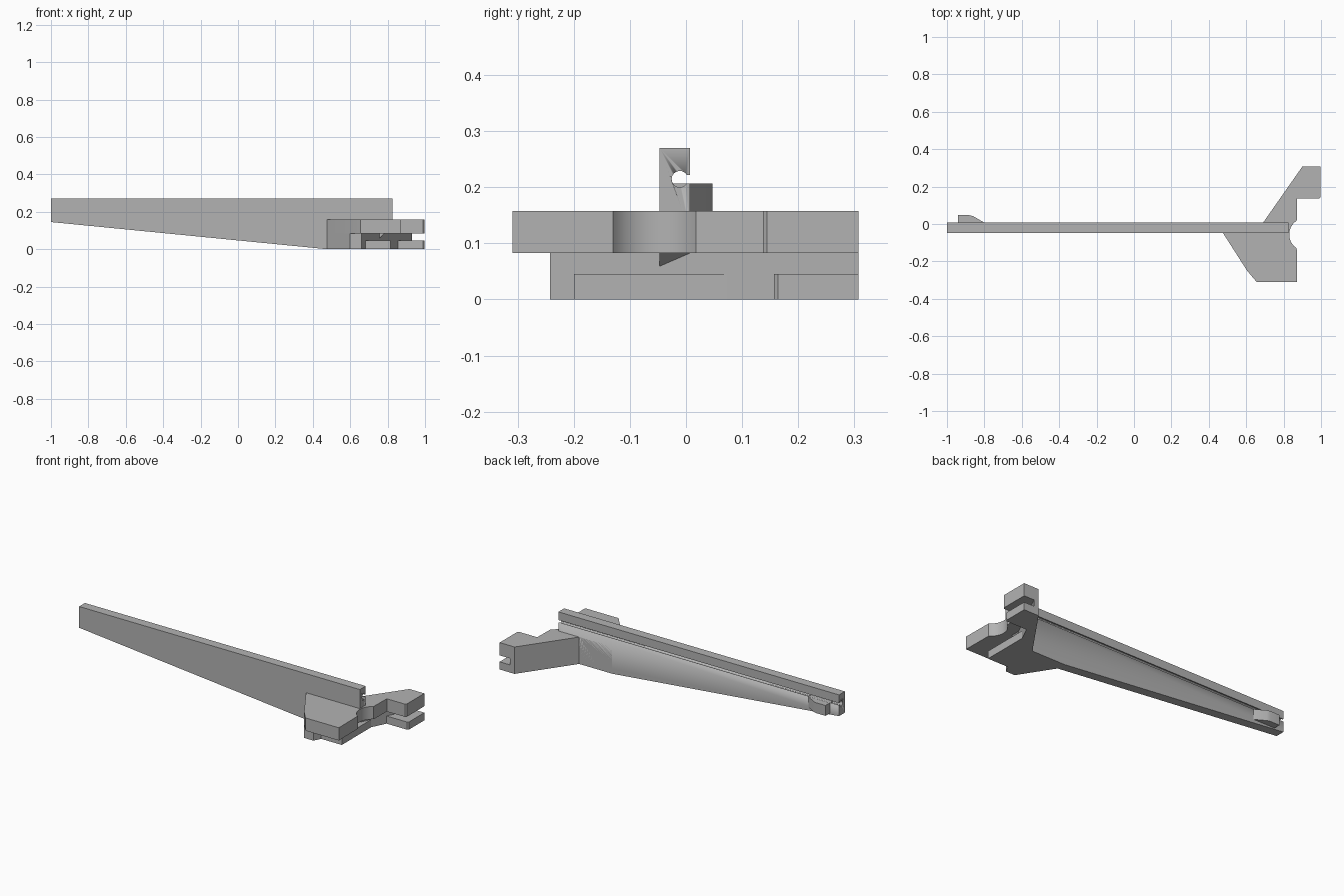
import bpy
import math
from mathutils import Vector

cube = bpy.data.objects.get("Cube")
if cube:
    bpy.data.objects.remove(cube, do_unlink=True)

grey = bpy.data.materials.new("plain grey")
grey.use_nodes = True
grey.diffuse_color = (0.45, 0.45, 0.45, 1)
grey.node_tree.nodes["Principled BSDF"].inputs["Base Color"].default_value = grey.diffuse_color


def prism(name, outline, low, high, axis="Z"):
    """Extrude a 2D outline along an axis: Z uses (x, y), Y uses (x, z), X uses (y, z)."""
    place = {
        "Z": lambda a, b, t: Vector((a, b, t)),
        "Y": lambda a, b, t: Vector((a, t, b)),
        "X": lambda a, b, t: Vector((t, a, b)),
    }[axis]
    n = len(outline)
    verts = [place(a, b, t) for t in (low, high) for a, b in outline]
    faces = [list(range(n)), list(range(n, 2 * n))]
    faces += [[i, (i + 1) % n, (i + 1) % n + n, i + n] for i in range(n)]
    mesh = bpy.data.meshes.new(name)
    mesh.from_pydata(verts, [], faces)
    mesh.materials.append(grey)
    obj = bpy.data.objects.new(name, mesh)
    bpy.context.collection.objects.link(obj)
    # Make all normals point outward
    bpy.context.view_layer.objects.active = obj
    obj.select_set(True)
    bpy.ops.object.mode_set(mode="EDIT")
    bpy.ops.mesh.select_all(action="SELECT")
    bpy.ops.mesh.normals_make_consistent(inside=False)
    bpy.ops.object.mode_set(mode="OBJECT")
    bpy.ops.object.shade_smooth_by_angle(angle=math.radians(25))
    obj.select_set(False)
    return obj


def arc(cx, cy, r, start, end, steps):
    """Points on a circle between two angles in degrees."""
    angles = [math.radians(start + (end - start) * i / steps) for i in range(steps + 1)]
    return [(cx + r * math.cos(a), cy + r * math.sin(a)) for a in angles]


FRONT, BACK = -0.047, 0.007      # arm sides
LIP, SLOT, TOP = 0.045, 0.083, 0.158   # bracket levels

# Long tapering arm
arm = prism("arm", [(-1, 0.145), (-1, 0.27), (0.825, 0.27), (0.825, 0.12),
                    (0.7, 0.01), (0.475, 0)], FRONT, BACK, "Y")
arm.data.polygons[0].use_smooth = False

# Keyhole groove running the length of the arm's back
keyhole = [(0.05, 0.207), (0.05, 0.222)] + arc(-0.011, 0.2145, 0.0145, 31, 329, 28)
cutter = prism("groove_cutter", keyhole, -1.1, 0.95, "X")
cutter.hide_render = True
cutter.hide_viewport = True
cut = arm.modifiers.new("groove", "BOOLEAN")
cut.operation = "DIFFERENCE"
cut.solver = "EXACT"
cut.object = cutter

# Small hook at the far end, below the groove
prism("hook", [(-0.94, -0.03), (-0.94, 0.047), (-0.88, 0.047), (-0.86, 0.042),
               (-0.80, BACK), (-0.80, -0.03)], 0.146, 0.207)

# Upper bracket plate with a round notch in its right edge
notch = arc(0.918, -0.056, 0.088, 237, 123, 16)
plate = [(0.475, FRONT), (0.605, -0.25), (0.655, -0.309), (0.872, -0.309)]
plate += notch + [(0.872, 0.137), (0.99, 0.137), (0.997, 0.144), (0.997, 0.307),
                  (0.9, 0.307), (0.69, BACK), (0.475, BACK)]
prism("bracket_plate", plate, SLOT, TOP)

# Lower bracket web, whose slanted right side is the back of the slot
prism("bracket_web", [(0.475, FRONT), (0.6, -0.242), (0.66, -0.242), (0.93, 0.307),
                      (0.9, 0.307), (0.69, BACK), (0.475, BACK)], 0, SLOT)

# Lower lips under the slot
prism("front_lip", [(0.68, -0.2), (0.815, -0.2), (0.815, 0.073)], 0, LIP)
prism("back_lip", [(0.856, 0.157), (0.99, 0.157), (0.997, 0.164), (0.997, 0.307),
                   (0.93, 0.307)], 0, LIP)
